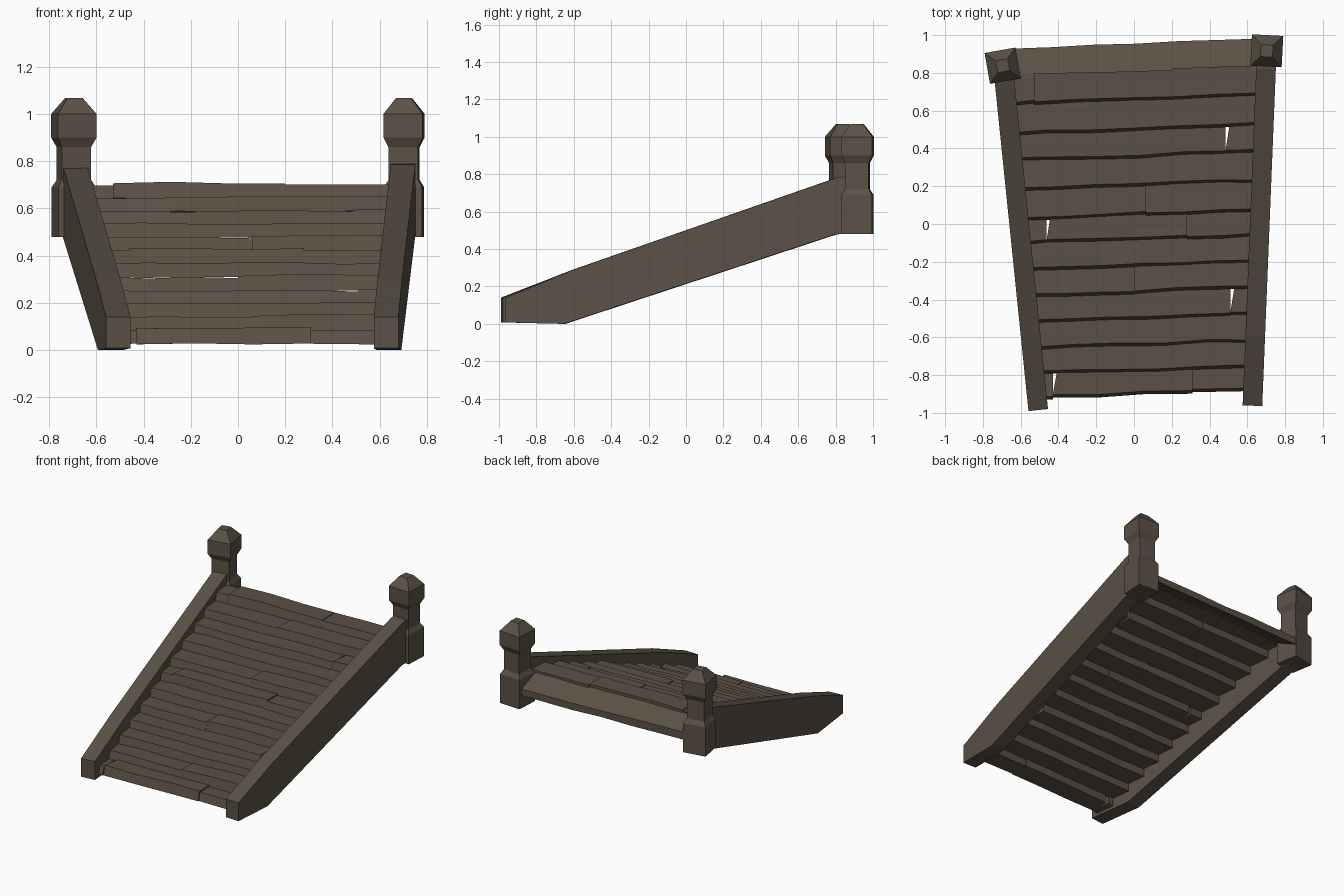
import bpy, bmesh, random
from math import radians, cos, sin
from mathutils import Vector

if "Cube" in bpy.data.objects:
    bpy.data.objects.remove(bpy.data.objects["Cube"])

random.seed(4)
wood = bpy.data.materials.new("dark brown wood")
wood.diffuse_color = (0.105, 0.082, 0.060, 1)
wood.use_nodes = True
wood.node_tree.nodes["Principled BSDF"].inputs["Base Color"].default_value = wood.diffuse_color


def finish(bm, name):
    """Turn a bmesh into a flat-shaded wooden object."""
    bmesh.ops.recalc_face_normals(bm, faces=bm.faces)
    mesh = bpy.data.meshes.new(name)
    bm.to_mesh(mesh)
    bm.free()
    mesh.materials.append(wood)
    bpy.context.collection.objects.link(bpy.data.objects.new(name, mesh))


def loft(name, rings):
    """Skin a list of rings with equal point counts and cap both ends."""
    bm = bmesh.new()
    vs = [[bm.verts.new(p) for p in r] for r in rings]
    n = len(rings[0])
    for a, b in zip(vs, vs[1:]):
        for i in range(n):
            j = (i + 1) % n
            bm.faces.new((a[i], a[j], b[j], b[i]))
    bm.faces.new(vs[0][::-1])
    bm.faces.new(vs[-1])
    finish(bm, name)


# Sloping side beams, splayed apart toward the top
def side_beam(name, foot, head, half=0.052):
    foot, head = Vector(foot), Vector(head)
    d = (head - foot).normalized()
    side = Vector((-d.y, d.x)) * half
    end = head.y
    profile = [(foot.y, 0.008), (-0.65, 0), (0.80, 0.478), (end, 0.485),
               (end, 0.79), (0.82, 0.785), (-0.60, 0.29), (foot.y, 0.14)]
    rings = []
    for s in (-1, 1):
        ring = []
        for y, z in profile:
            p = foot + (head - foot) * ((y - foot.y) / (head.y - foot.y)) + side * s
            ring.append((p.x, p.y, z))
        rings.append(ring)
    loft(name, rings)


side_beam("left_side_beam", (-0.507, -0.985), (-0.694, 0.84))
side_beam("right_side_beam", (0.627, -0.962), (0.702, 0.90))


# Newel posts with a flared, pointed cap
def post(name, x, y, turn):
    levels = [(0.48, 0.081), (0.69, 0.081), (0.72, 0.063), (0.86, 0.063),
              (0.90, 0.083), (1.0, 0.083), (1.068, 0.032)]
    a = radians(turn)
    rings = []
    for z, h in levels:
        rings.append([(x + h * (u * cos(a) - v * sin(a)), y + h * (u * sin(a) + v * cos(a)), z)
                      for u, v in ((-1, -1), (1, -1), (1, 1), (-1, 1))])
    loft(name, rings)


post("left_post", -0.695, 0.838, 10)
post("right_post", 0.703, 0.917, -3)


# Step planks: uneven boards; skew slants the left end to leave a thin open wedge
def plank(name, x0, x1, y, z, depth, lift, skew=0.0, drop=0.0, thick=0.062):
    n = max(1, round((x1 - x0) / 0.22))
    rings = []
    for i in range(n + 1):
        x = x0 + (x1 - x0) * i / n
        xb = x + (skew if i == 0 else 0)
        yy = y + 0.036 * x
        jf, jb = random.uniform(-0.007, 0.007), random.uniform(-0.005, 0.005)
        top = z + lift + random.uniform(-0.004, 0.004)
        bot = z - thick + random.uniform(-0.003, 0.003)
        rings.append([(x, yy + jf - 0.007, bot), (x, yy + jf + 0.009, top),
                      (xb, yy + depth + jb, top - drop),
                      (xb, yy + depth + jb, bot - drop)])
    loft(name, rings)


# Front edge of each row, and where its boards are split (x, wedge width)
fronts = [-0.90, -0.775, -0.64, -0.495, -0.36, -0.225,
          -0.08, 0.05, 0.205, 0.36, 0.50, 0.66, 0.80]
splits = {0: [(-0.43, 0.022), (0.31, 0)], 1: [(0.09, 0)],
          3: [(0.51, 0.022)], 4: [(0.0, 0)], 6: [(-0.462, 0.020), (0.28, 0)],
          7: [(0.06, 0)], 9: [(0.485, 0.022)], 10: [(-0.04, 0)],
          11: [(-0.53, 0), (0.20, 0)]}
for r in range(12):
    y = fronts[r]
    z = 0.088 + 0.0560 * r
    left = -0.507 - 0.102 * (y + 0.985)
    right = 0.627 + 0.040 * (y + 0.962)
    start, skew = left, 0
    cuts = splits.get(r, []) + [(right, 0)]
    for k, (cut, wedge) in enumerate(cuts):
        lift = (0.005 if k % 2 else -0.005) if len(cuts) > 1 else 0
        plank(f"step_plank_{r + 1}_{k + 1}", start, cut, y, z,
              fronts[r + 1] - y + 0.012, lift, skew)
        start, skew = cut, wedge

# Top board, sloping down behind the last step
plank("top_board", -0.66, 0.68, 0.79, 0.695, 0.165, 0, 0, 0.075, 0.05)
